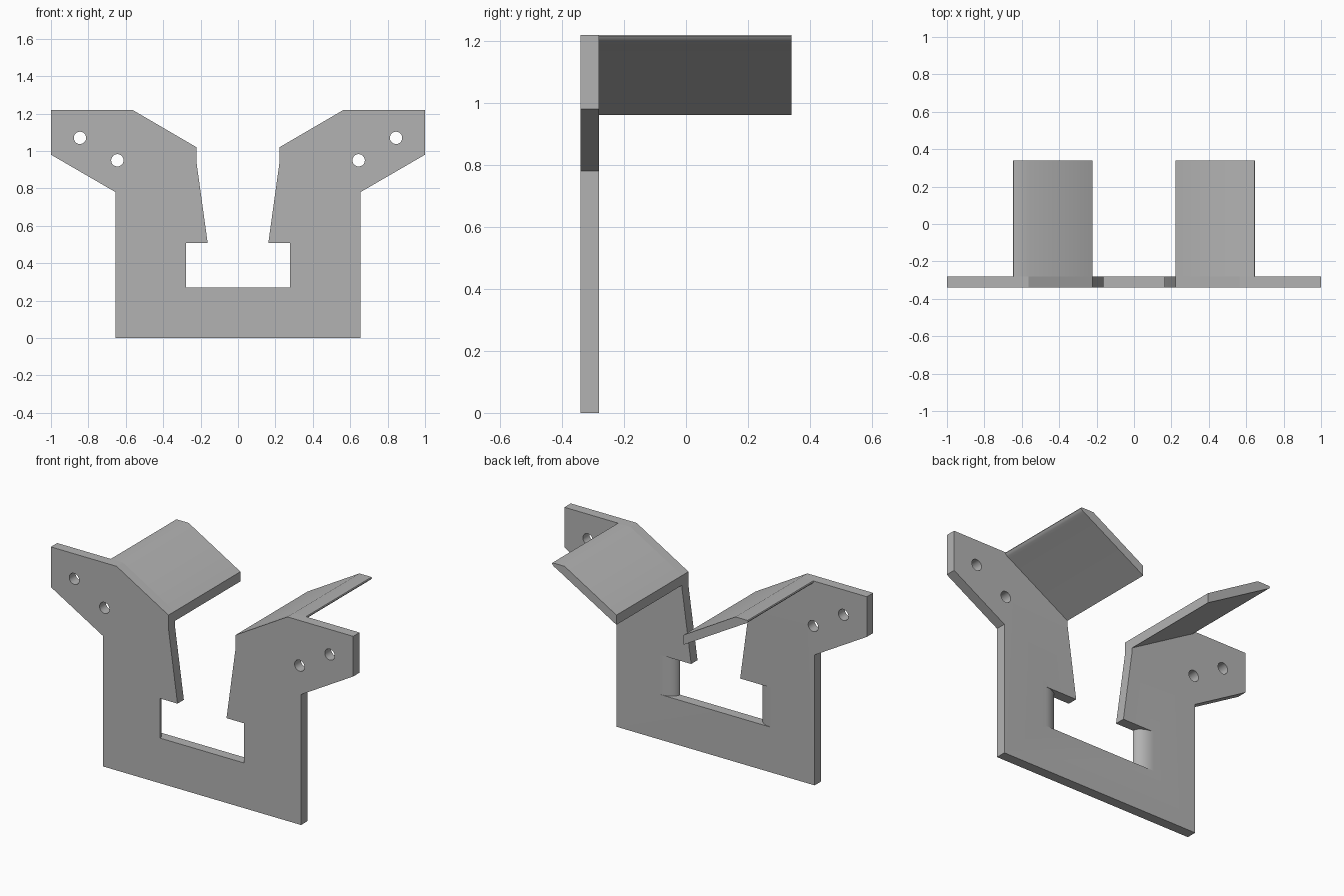
import bpy, bmesh, math
from mathutils import Vector

cube = bpy.data.objects.get("Cube")
if cube:
    bpy.data.objects.remove(cube, do_unlink=True)

FRONT, BACK, REACH = -0.34, -0.28, 0.34

grey = bpy.data.materials.new("plain grey")
grey.use_nodes = True
colour = (0.45, 0.45, 0.45, 1)
grey.diffuse_color = colour
grey.node_tree.nodes["Principled BSDF"].inputs["Base Color"].default_value = colour


def prism(name, points, offset):
    """Extrude a closed outline of 3D points along an offset."""
    bm = bmesh.new()
    face = bm.faces.new([bm.verts.new(p) for p in points])
    new = bmesh.ops.extrude_face_region(bm, geom=[face])["geom"]
    verts = [v for v in new if isinstance(v, bmesh.types.BMVert)]
    bmesh.ops.translate(bm, verts=verts, vec=Vector(offset))
    bmesh.ops.recalc_face_normals(bm, faces=bm.faces)
    mesh = bpy.data.meshes.new(name)
    bm.to_mesh(mesh)
    bm.free()
    mesh.materials.append(grey)
    obj = bpy.data.objects.new(name, mesh)
    bpy.context.collection.objects.link(obj)
    return obj


def mirrored(half):
    """Close a right-hand half outline with its reflection in x."""
    return half + [(-p[0], *p[1:]) for p in reversed(half)]


def activate(obj):
    bpy.ops.object.select_all(action='DESELECT')
    obj.select_set(True)
    bpy.context.view_layer.objects.active = obj


def cut(obj, cutter):
    mod = obj.modifiers.new("cut", 'BOOLEAN')
    mod.operation = 'DIFFERENCE'
    mod.solver = 'EXACT'
    mod.object = cutter
    activate(obj)
    bpy.ops.object.modifier_apply(modifier=mod.name)
    bpy.data.objects.remove(cutter, do_unlink=True)


def smooth(obj, degrees):
    activate(obj)
    bpy.ops.object.shade_smooth_by_angle(angle=math.radians(degrees))


# Upright plate with two ears and a tapering central slot
half = [(0.655, 0), (0.655, 0.78), (1, 0.98), (1, 1.22), (0.565, 1.22),
        (0.222, 1.02), (0.222, 0.94), (0.162, 0.507), (0.162, 0.35)]
plate = prism("bracket_plate", mirrored([(x, FRONT, z) for x, z in half]),
              (0, BACK - FRONT, 0))

# Notch whose side walls round off into the back face
walls = [(0.277, FRONT - 0.1, 0.27)]
for i in range(11):
    t = math.pi / 2 * i / 10
    walls.append((0.277 + 0.095 * (1 - math.cos(t)),
                  FRONT + (BACK - FRONT) * math.sin(t), 0.27))
walls.append((walls[-1][0], BACK + 0.1, 0.27))
cut(plate, prism("notch_cutter", mirrored(walls), (0, 0, 0.237)))

# Two screw holes in each ear
for side in (-1, 1):
    for x, z in ((0.845, 1.07), (0.645, 0.95)):
        ring = [(side * x + 0.033 * math.cos(a), FRONT - 0.1, z + 0.033 * math.sin(a))
                for a in (math.tau * i / 32 for i in range(32))]
        cut(plate, prism("hole_cutter", ring, (0, 0.3, 0)))
smooth(plate, 25)

# Sloping shelves reaching back from the plate, with a rounded outer lip
shelf = [(0.222, 1.02), (0.565, 1.22), (0.645, 1.22), (0.648, 1.214),
         (0.643, 1.206), (0.634, 1.199), (0.62, 1.192), (0.222, 0.962)]
for side, label in ((1, "left"), (-1, "right")):
    obj = prism(label + "_shelf", [(side * x, BACK, z) for x, z in shelf],
                (0, REACH - BACK, 0))
    smooth(obj, 35)
